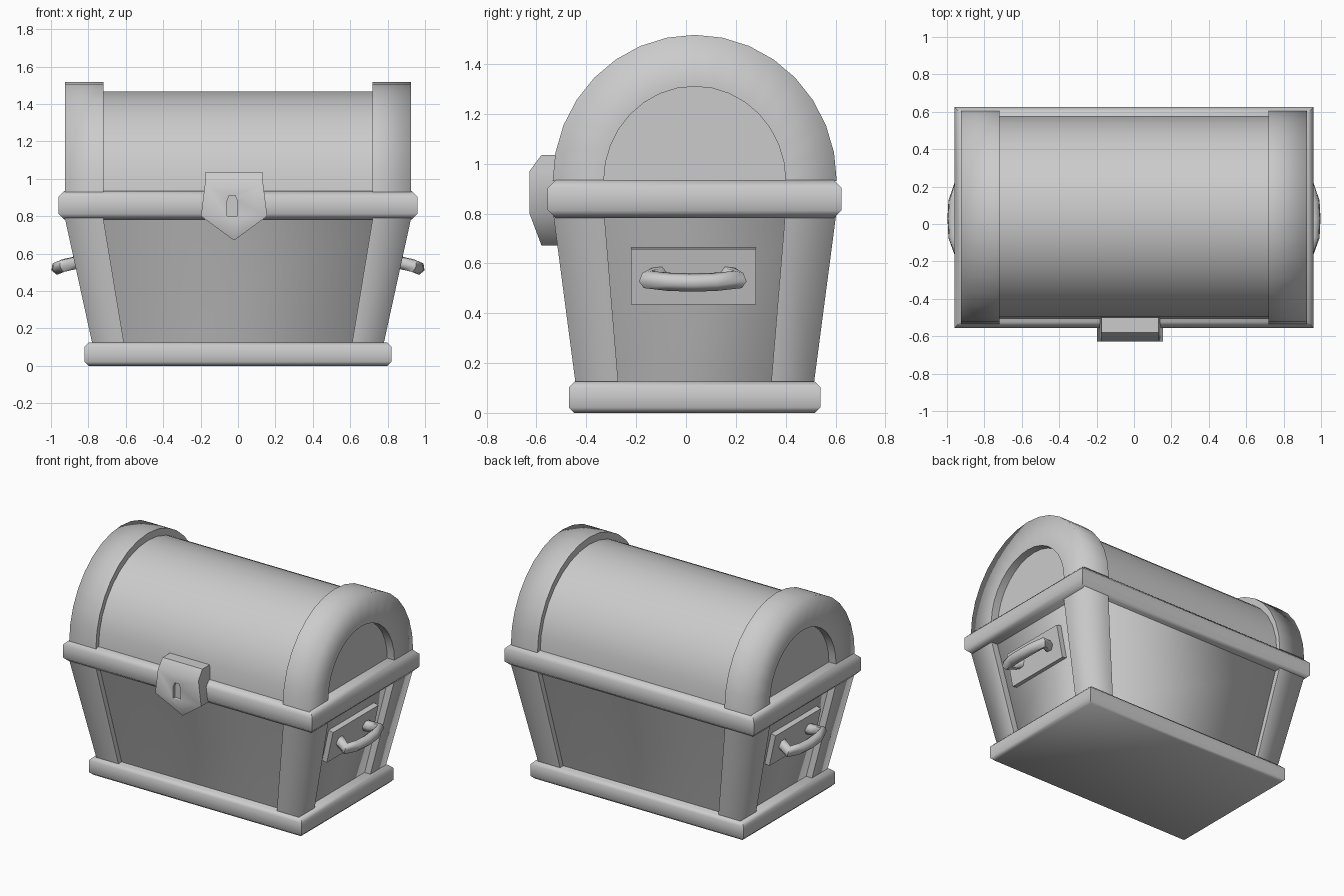
import bpy, bmesh, math

if "Cube" in bpy.data.objects:
    bpy.data.objects.remove(bpy.data.objects["Cube"])

CY = 0.035      # depth centre of the chest
SPRING = 0.93   # height where the lid arches start


def loft(name, sections, sharp_rails=(), sharp_caps=True):
    """Skin closed sections; listed rails (and the caps) keep hard edges."""
    bm = bmesh.new()
    rings = [[bm.verts.new(p) for p in s] for s in sections]
    n = len(rings[0])
    for a, b in zip(rings, rings[1:]):
        for i in range(n):
            bm.faces.new((a[i], a[(i + 1) % n], b[(i + 1) % n], b[i]))
    caps = [bm.faces.new(rings[0]), bm.faces.new(rings[-1])]
    if sharp_caps:
        for c in caps:
            for e in c.edges:
                e.smooth = False
    for a, b in zip(rings, rings[1:]):
        for i in sharp_rails:
            bm.edges.get((a[i], b[i])).smooth = False
    for f in bm.faces:
        f.smooth = True
    bmesh.ops.recalc_face_normals(bm, faces=bm.faces[:])
    me = bpy.data.meshes.new(name)
    bm.to_mesh(me)
    bm.free()
    ob = bpy.data.objects.new(name, me)
    bpy.context.collection.objects.link(ob)
    return ob


def rect(hx, hy, z):
    return [(sx * hx, CY + sy * hy, z)
            for sx, sy in ((-1, -1), (1, -1), (1, 1), (-1, 1))]


def rim(name, hx, hy, z0, z1, c):
    loft(name, [rect(hx - c, hy - c, z0), rect(hx, hy, z0 + c),
                rect(hx, hy, z1 - c), rect(hx - c, hy - c, z1)],
         range(4), False)


# base and middle rims, tapered body
rim("base_rim", 0.82, 0.505, 0, 0.125, 0.022)
rim("middle_rim", 0.96, 0.59, 0.782, 0.935, 0.032)
loft("body", [rect(0.73, 0.44, 0.1), rect(0.88, 0.53, 0.8)])

# barrel lid, half round with 16 facets
ARC = [math.pi * i / 16 for i in range(17)]


def arc_point(x, ry, rz, a):
    return (x, CY - ry * math.cos(a), SPRING + rz * math.sin(a))


loft("lid", [[arc_point(x, 0.54, 0.537, a) for a in ARC]
             for x in (-0.87, 0.87)], (0, 16))

for s, side in ((-1, "left"), (1, "right")):
    # arched lid band: soft outer corner, hard inner edges
    loft(side + "_arch",
         [[arc_point(s * 0.72, 0.365, 0.38, a),
           arc_point(s * 0.72, 0.57, 0.587, a),
           arc_point(s * 0.925, 0.57, 0.587, a),
           arc_point(s * 0.925, 0.365, 0.38, a)] for a in ARC], (0, 1, 3))

    # corner posts
    for t, end in ((-1, "front"), (1, "back")):
        loft(f"{end}_{side}_post",
             [[(s * xi, CY + t * yi, z), (s * xi, CY + t * yo, z),
               (s * xo, CY + t * yo, z), (s * xo, CY + t * yi, z)]
              for xi, xo, yi, yo, z in ((0.606, 0.775, 0.305, 0.476, 0.1),
                                        (0.722, 0.928, 0.363, 0.568, 0.8))],
             (0, 1, 3))

    # handle plate leaning with the body side
    loft(side + "_handle_plate",
         [[(s * (x - 0.06), y, z + 0.013), (s * x, y, z),
           (s * (x + 0.048), y, z + 0.222), (s * (x - 0.012), y, z + 0.235)]
          for x, z in ((0.838, 0.435),) for y in (-0.22, 0.28)][:2],
         range(4))

    # handle grip
    cu = bpy.data.curves.new(side + "_handle", 'CURVE')
    cu.dimensions = '3D'
    cu.bevel_depth = 0.037
    cu.bevel_resolution = 1
    cu.use_fill_caps = True
    path = [(0.82, -0.095, 0.565), (0.88, -0.12, 0.548),
            (0.938, -0.155, 0.535), (0.958, -0.07, 0.526),
            (0.963, 0.03, 0.523), (0.958, 0.12, 0.526),
            (0.938, 0.21, 0.535), (0.88, 0.18, 0.548), (0.82, 0.155, 0.565)]
    sp = cu.splines.new('POLY')
    sp.points.add(len(path) - 1)
    for p, (x, y, z) in zip(sp.points, path):
        p.co = (s * x, y, z, 1)
    ob = bpy.data.objects.new(side + "_handle", cu)
    bpy.context.collection.objects.link(ob)
    bpy.ops.object.select_all(action='DESELECT')
    ob.select_set(True)
    bpy.context.view_layer.objects.active = ob
    bpy.ops.object.convert(target='MESH')
    bpy.ops.object.shade_smooth_by_angle(angle=math.radians(62))

# lock shield with pointed bottom
LX = -0.021
lock = loft("lock", [[(LX - w, y, z), (LX + w, y, z),
                      (LX + w, -0.5, z), (LX - w, -0.5, z)]
                     for w, y, z in ((0.153, -0.58, 1.035),
                                     (0.156, -0.628, 0.97),
                                     (0.177, -0.628, 0.8),
                                     (0.003, -0.58, 0.672))], range(4))

# shallow keyhole
hole = [(-0.028, 0.8), (0.028, 0.8), (0.028, 0.88), (0.016, 0.91),
        (-0.016, 0.91), (-0.028, 0.88)]
cutter = loft("keyhole_cutter", [[(LX - 0.01 + x, y, z) for x, z in hole]
                                 for y in (-0.7, -0.61)], range(6))
cutter.hide_render = True
cutter.hide_viewport = True
mod = lock.modifiers.new("keyhole", 'BOOLEAN')
mod.operation = 'DIFFERENCE'
mod.object = cutter
